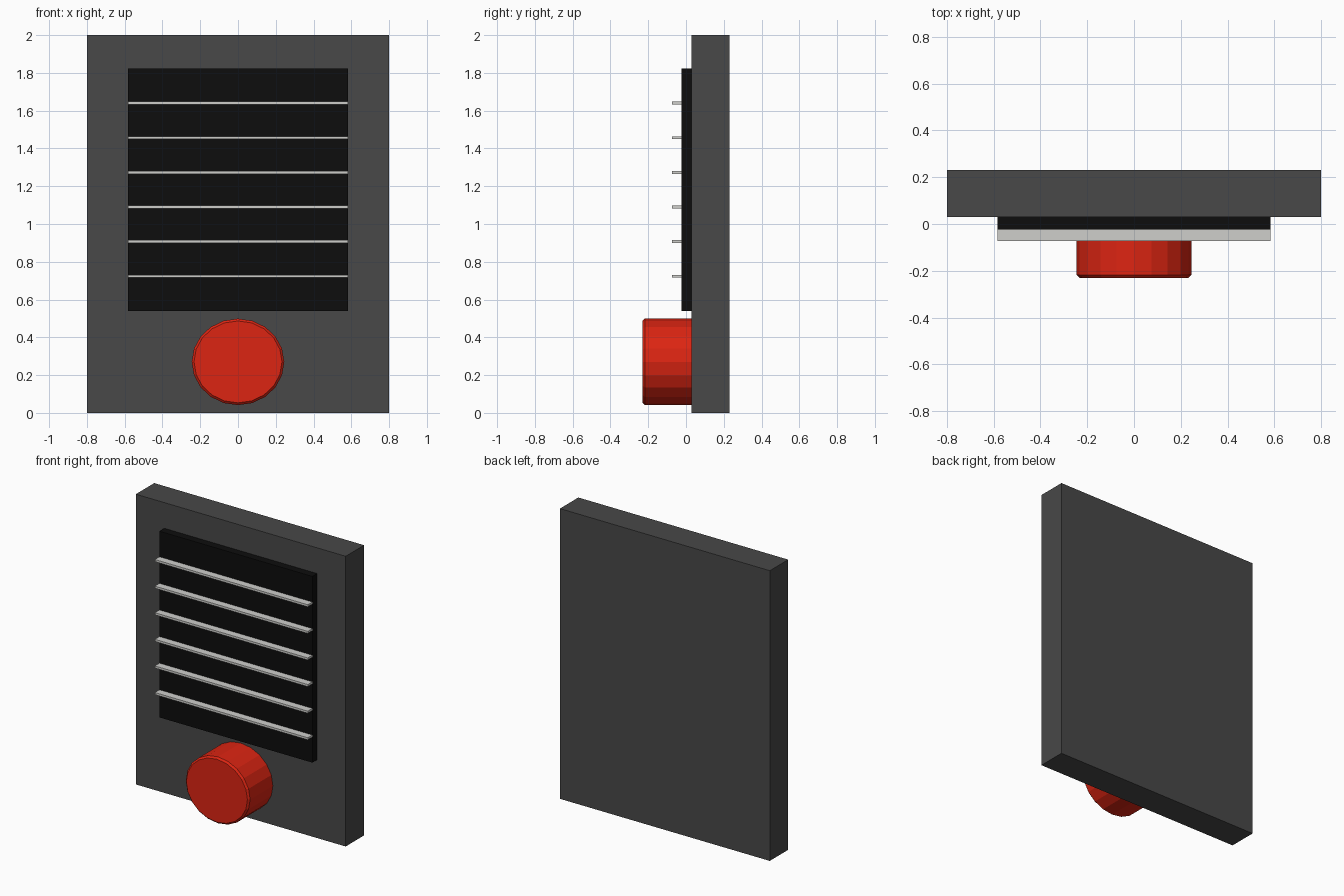
import bpy
import math

cube = bpy.data.objects.get("Cube")
if cube:
    bpy.data.objects.remove(cube, do_unlink=True)


def make_material(name, rgb):
    mat = bpy.data.materials.new(name)
    mat.use_nodes = True
    colour = (*rgb, 1.0)
    mat.diffuse_color = colour
    mat.node_tree.nodes["Principled BSDF"].inputs["Base Color"].default_value = colour
    return mat


def add_box(name, low, high, mat):
    centre = [(a + b) / 2 for a, b in zip(low, high)]
    bpy.ops.mesh.primitive_cube_add(size=1, location=centre)
    obj = bpy.context.object
    obj.name = name
    obj.scale = [b - a for a, b in zip(low, high)]
    bpy.ops.object.transform_apply(location=False, rotation=False, scale=True)
    obj.data.materials.append(mat)
    return obj


grey = make_material("dark grey", (0.065, 0.065, 0.065))
black = make_material("black", (0.004, 0.004, 0.004))
silver = make_material("light grey", (0.62, 0.62, 0.60))
red = make_material("red", (0.72, 0.018, 0.006))

# Backing panel
FACE = 0.03
add_box("panel", (-0.8, FACE, 0), (0.8, 0.23, 2), grey)

# Grille plate with evenly spaced slats
HALF, BOTTOM, TOP, PLATE = 0.583, 0.54, 1.823, -0.023
add_box("grille_plate", (-HALF, PLATE, BOTTOM), (HALF, FACE, TOP), black)
BAYS = 7
for i in range(1, BAYS):
    z = BOTTOM + (TOP - BOTTOM) * i / BAYS
    add_box(f"grille_slat_{i}", (-HALF, -0.073, z - 0.0075),
            (HALF, PLATE, z + 0.0075), silver)

# Slightly oval round button with a chamfered front rim
FRONT = -0.23
bpy.ops.mesh.primitive_cylinder_add(
    vertices=20, radius=1, depth=FACE - FRONT,
    location=(0, (FACE + FRONT) / 2, 0.27), rotation=(math.pi / 2, 0, 0))
button = bpy.context.object
button.name = "button"
button.scale = (0.245, 0.229, 1)
bpy.ops.object.transform_apply(location=False, rotation=True, scale=True)
button.data.materials.append(red)

weights = button.data.attributes.new("bevel_weight_edge", "FLOAT", "EDGE")
for edge in button.data.edges:
    if all(button.data.vertices[v].co.y < 0 for v in edge.vertices):
        weights.data[edge.index].value = 1
rim = button.modifiers.new("rim", "BEVEL")
rim.limit_method = "WEIGHT"
rim.width = 0.012
rim.segments = 1
